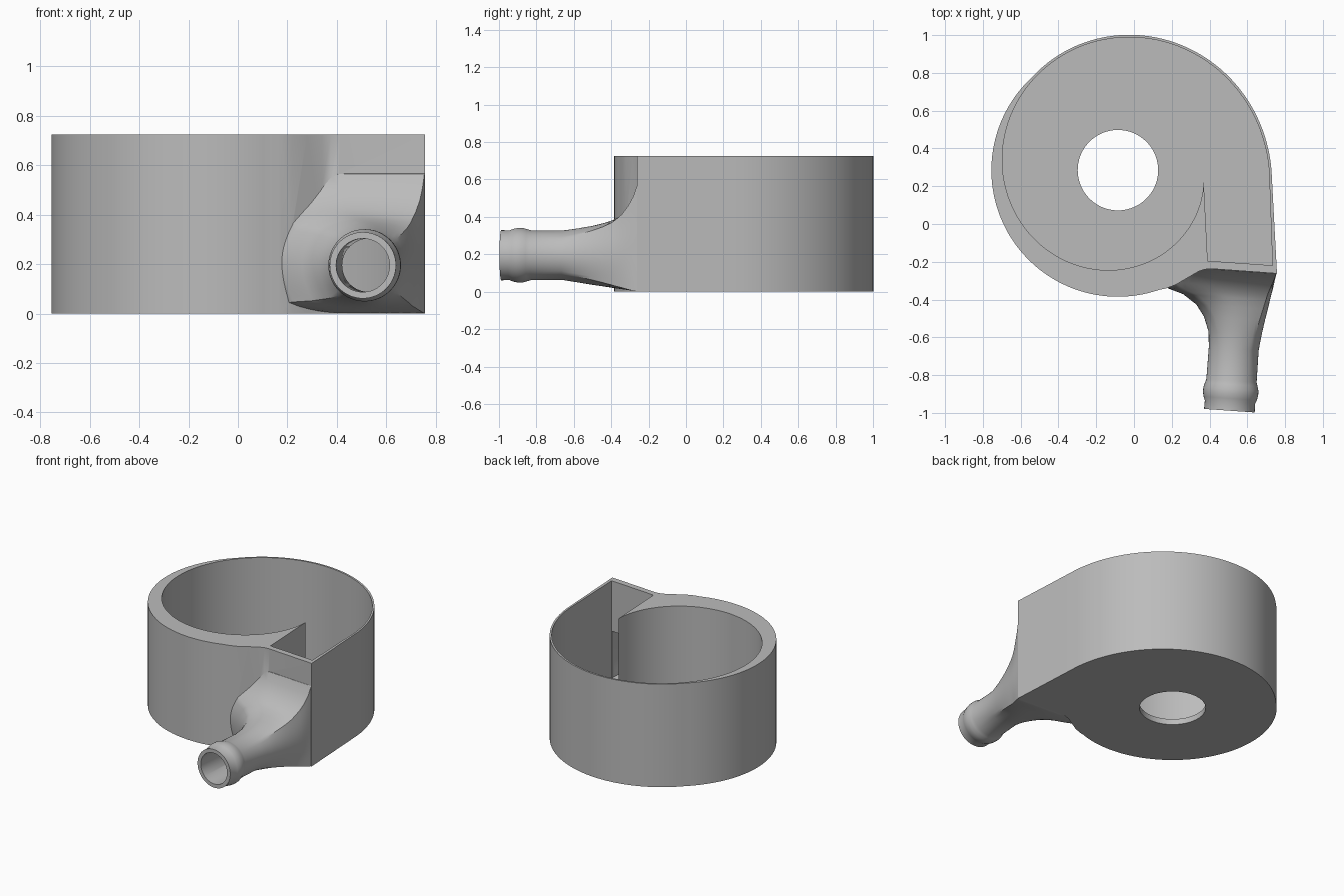
import bpy
import bmesh
from math import sin, cos, pi, radians

if "Cube" in bpy.data.objects:
    bpy.data.objects.remove(bpy.data.objects["Cube"], do_unlink=True)

HEIGHT, FLOOR = 0.725, 0.04
CX, CY = -0.085, 0.285          # axis of the impeller chamber
TILT, PIVOT = 0.07, 0.53        # slight slant of the outlet

grey = bpy.data.materials.new("plastic grey")
grey.use_nodes = True
grey.diffuse_color = (0.5, 0.5, 0.5, 1)
grey.node_tree.nodes["Principled BSDF"].inputs["Base Color"].default_value = (0.5, 0.5, 0.5, 1)


def skin(name, rings):
    """Solid skinned through equal rings of points, capped at both ends."""
    bm = bmesh.new()
    loops = [[bm.verts.new(p) for p in ring] for ring in rings]
    n = len(loops[0])
    for a, b in zip(loops, loops[1:]):
        for i in range(n):
            j = (i + 1) % n
            bm.faces.new((a[i], a[j], b[j], b[i]))
    bm.faces.new(loops[0])
    bm.faces.new(loops[-1])
    bmesh.ops.recalc_face_normals(bm, faces=bm.faces)
    mesh = bpy.data.meshes.new(name)
    bm.to_mesh(mesh)
    bm.free()
    mesh.materials.append(grey)
    obj = bpy.data.objects.new(name, mesh)
    bpy.context.collection.objects.link(obj)
    return obj


def prism(name, outline, z0, z1):
    return skin(name, [[(x, y, z) for x, y in outline] for z in (z0, z1)])


def section(y, left, right, bottom, top, square, n=64):
    """Outlet section: a circle morphing to a box, softer on the left."""
    mx, mz = (left + right) / 2, (bottom + top) / 2
    hx, hz = (right - left) / 2, (top - bottom) / 2
    ring = []
    for i in range(n):
        c, s = cos(2 * pi * i / n), sin(2 * pi * i / n)
        k = square if c > 0 else square * (0.2 if s > 0 else 0.6)
        f = 1 + k * (1 / max(abs(c), abs(s)) - 1)
        x = mx + hx * c * f
        ring.append((x, y - TILT * (x - PIVOT), mz + hz * s * f))
    return ring


def round_section(y, r):
    x = 0.505 + TILT * (y + 0.99)
    return section(y, x - r, x + r, 0.195 - r, 0.195 + r, 0)


def spiral(start, offset=0.0, least=0.0, steps=110):
    """Clockwise growing spiral, ending on the right-hand side."""
    points = []
    for i in range(steps + 1):
        a = start + (360 - start) * i / steps
        q = a / 90
        r = max(least, 0.452 + 0.071 * q + 0.004 * q * q + offset)
        points.append((CX + r * cos(radians(a)), CY - r * sin(radians(a))))
    return points


def combine(target, other, operation):
    mod = target.modifiers.new("join", 'BOOLEAN')
    mod.operation = operation
    mod.solver = 'EXACT'
    mod.object = other
    bpy.context.view_layer.objects.active = target
    bpy.ops.object.modifier_apply(modifier=mod.name)
    bpy.data.objects.remove(other, do_unlink=True)


# Outer casing with a concave blend into the outlet wall
casing_outline = spiral(71, 0.013, 0.67) + [
    (0.757, -0.262), (0.41, -0.237), (0.375, -0.24), (0.34, -0.252),
    (0.28, -0.287), (0.22, -0.322), (0.17, -0.341)]
housing = prism("volute_housing", casing_outline, 0, HEIGHT)

# Outlet: barbed hose end flaring into the casing
barb = [(-0.99, 0.134), (-0.945, 0.133), (-0.925, 0.141), (-0.9, 0.146),
        (-0.875, 0.146), (-0.85, 0.139), (-0.83, 0.133), (-0.66, 0.132)]
flare = [
    (-0.58, 0.395, 0.675, 0.05, 0.338, 0.2),
    (-0.50, 0.37, 0.693, 0.037, 0.352, 0.4),
    (-0.44, 0.33, 0.708, 0.028, 0.367, 0.55),
    (-0.39, 0.26, 0.72, 0.02, 0.384, 0.68),
    (-0.365, 0.18, 0.726, 0.016, 0.398, 0.75),
    (-0.33, 0.14, 0.735, 0.011, 0.424, 0.83),
    (-0.295, 0.13, 0.743, 0.006, 0.465, 0.92),
    (-0.268, 0.13, 0.749, 0.003, 0.51, 0.97),
    (-0.247, 0.13, 0.754, 0.001, 0.565, 1),
    (-0.215, 0.17, 0.74, 0.01, 0.58, 1)]
outlet = skin("outlet", [round_section(*s) for s in barb] + [section(*s) for s in flare])
combine(housing, outlet, 'UNION')

# Open spiral chamber with its straight outlet channel and tongue
chamber_outline = spiral(7.5) + [(0.733, -0.219), (0.39, -0.195)]
combine(housing, prism("chamber", chamber_outline, FLOOR, HEIGHT + 0.1), 'DIFFERENCE')

# Bore from the channel through the hose end
x0, x1, z0, z1 = 0.392, 0.73, 0.041, 0.37


def bore_mouth(y):
    ring = section(y, x0, x1, z0, z1, 0)
    mx, mz = (x0 + x1) / 2, (z0 + z1) / 2
    out = []
    for x, _, z in ring:
        u, v = (x - mx) / (x1 - x0) * 2, (z - mz) / (z1 - z0) * 2
        f = 1 / max(abs(u), abs(v))
        px = mx + (x - mx) * f
        out.append((px, y - TILT * (px - PIVOT), mz + (z - mz) * f))
    return out


bore = skin("bore", [round_section(-1.05, 0.108), round_section(-0.64, 0.108),
                     bore_mouth(-0.23), bore_mouth(-0.17)])
combine(housing, bore, 'DIFFERENCE')

# Inlet hole in the floor
hole = [(CX + 0.213 * cos(2 * pi * i / 72), CY + 0.213 * sin(2 * pi * i / 72)) for i in range(72)]
combine(housing, prism("inlet", hole, -0.1, FLOOR + 0.05), 'DIFFERENCE')

# Smooth curved walls, keep the rims crisp
bpy.ops.object.select_all(action='DESELECT')
housing.select_set(True)
bpy.context.view_layer.objects.active = housing
bpy.ops.object.shade_smooth_by_angle(angle=radians(32))
